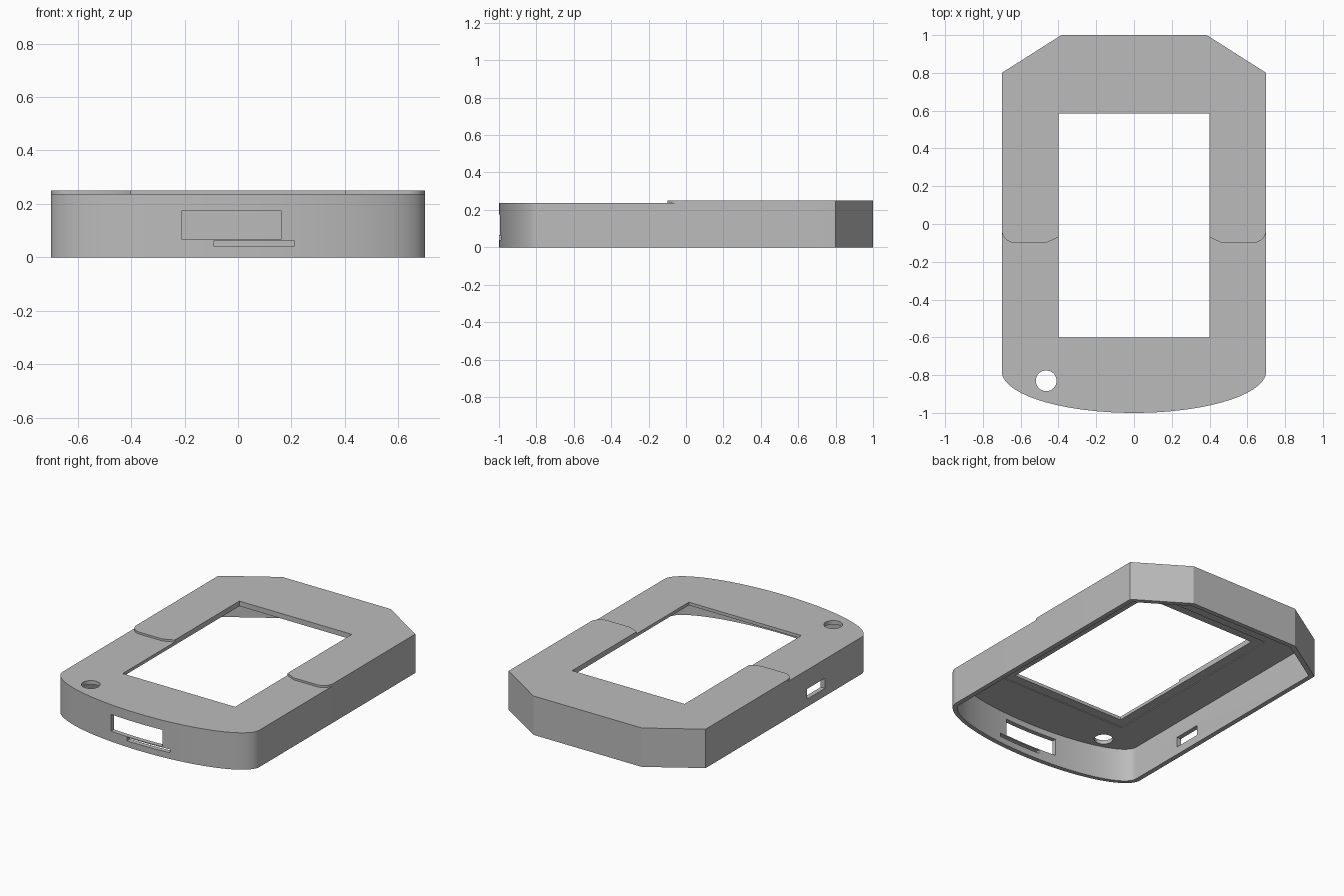
import bpy
import bmesh
from math import cos, sin, pi, radians

if "Cube" in bpy.data.objects:
    bpy.data.objects.remove(bpy.data.objects["Cube"], do_unlink=True)

BODY_TOP, COVER_TOP, WALL = 0.237, 0.25, 0.03

grey = bpy.data.materials.new("plain_grey")
grey.use_nodes = True
grey.diffuse_color = (0.5, 0.5, 0.5, 1)
grey.node_tree.nodes["Principled BSDF"].inputs["Base Color"].default_value = (0.5, 0.5, 0.5, 1)


def prism(name, points, z0, z1):
    """Extrude a flat outline between two heights."""
    bm = bmesh.new()
    base = bm.faces.new([bm.verts.new((x, y, z0)) for x, y in points])
    top = bmesh.ops.extrude_face_region(bm, geom=[base])["geom"]
    verts = [g for g in top if isinstance(g, bmesh.types.BMVert)]
    bmesh.ops.translate(bm, verts=verts, vec=(0, 0, z1 - z0))
    bmesh.ops.recalc_face_normals(bm, faces=bm.faces)
    mesh = bpy.data.meshes.new(name)
    bm.to_mesh(mesh)
    bm.free()
    mesh.materials.append(grey)
    obj = bpy.data.objects.new(name, mesh)
    bpy.context.collection.objects.link(obj)
    return obj


def box(name, x0, x1, y0, y1, z0, z1):
    return prism(name, [(x0, y0), (x1, y0), (x1, y1), (x0, y1)], z0, z1)


def activate(obj):
    bpy.ops.object.select_all(action='DESELECT')
    obj.select_set(True)
    bpy.context.view_layer.objects.active = obj


def cut(obj, cutter):
    """Subtract a cutter and discard it."""
    cutter.hide_render = True
    mod = obj.modifiers.new("cut", 'BOOLEAN')
    mod.operation, mod.solver, mod.object = 'DIFFERENCE', 'EXACT', cutter
    activate(obj)
    bpy.ops.object.modifier_apply(modifier=mod.name)
    bpy.data.objects.remove(cutter, do_unlink=True)


def back_corners(i):
    """Chamfered back end, left side then right side."""
    left = [(0.7 - i, 0.8 - 0.55 * i), (0.385 - 0.29 * i, 1 - i)]
    return left + [(-x, y) for x, y in reversed(left)]


def outline(i):
    """Whole case outline, moved inwards by i."""
    n = 56
    arc = [((i - 0.7) * cos(pi * k / n), -0.78 - (0.22 - i) * sin(pi * k / n))
           for k in range(n + 1)]
    return arc + back_corners(i)


# Case body: rounded front, chamfered back, open underneath
body = prism("case_body", outline(0), 0, BODY_TOP)
cut(body, prism("cavity", outline(WALL), -0.1, 0.212))

# Screen window with a shallow recess around it on the underside
cut(body, box("window_recess", -0.46, 0.46, -0.66, 0.64, 0.1, 0.217))
cut(body, box("window", -0.4, 0.4, -0.6, 0.585, -0.1, 0.4))

# Round hole in the front right corner
hole = [(-0.465 + 0.055 * cos(2 * pi * k / 32), -0.83 + 0.055 * sin(2 * pi * k / 32))
        for k in range(32)]
cut(body, prism("round_hole", hole, 0.1, 0.4))

# Front port, card slot and side switch slot
cut(body, box("front_port", -0.21, 0.16, -1.1, -0.85, 0.067, 0.175))
cut(body, box("card_slot", -0.09, 0.21, -1.1, -0.85, 0.04, 0.062))
cut(body, box("side_slot", -0.8, -0.6, -0.41, -0.23, 0.05, 0.115))

# Raised back cover: two arms with rounded outer and clipped inner ends
arm = [(0.4, 0.585), (0.4, -0.07), (0.465, -0.1)]
arm += [(0.63 + 0.07 * sin(a), -0.03 - 0.07 * cos(a))
        for a in (pi / 2 * k / 8 for k in range(9))]
mirrored = [(-x, y) for x, y in reversed(arm)]
cover = prism("raised_back_cover", arm + back_corners(0) + mirrored, BODY_TOP, COVER_TOP)

for part in (body, cover):
    activate(part)
    bpy.ops.object.shade_smooth_by_angle(angle=radians(25))
